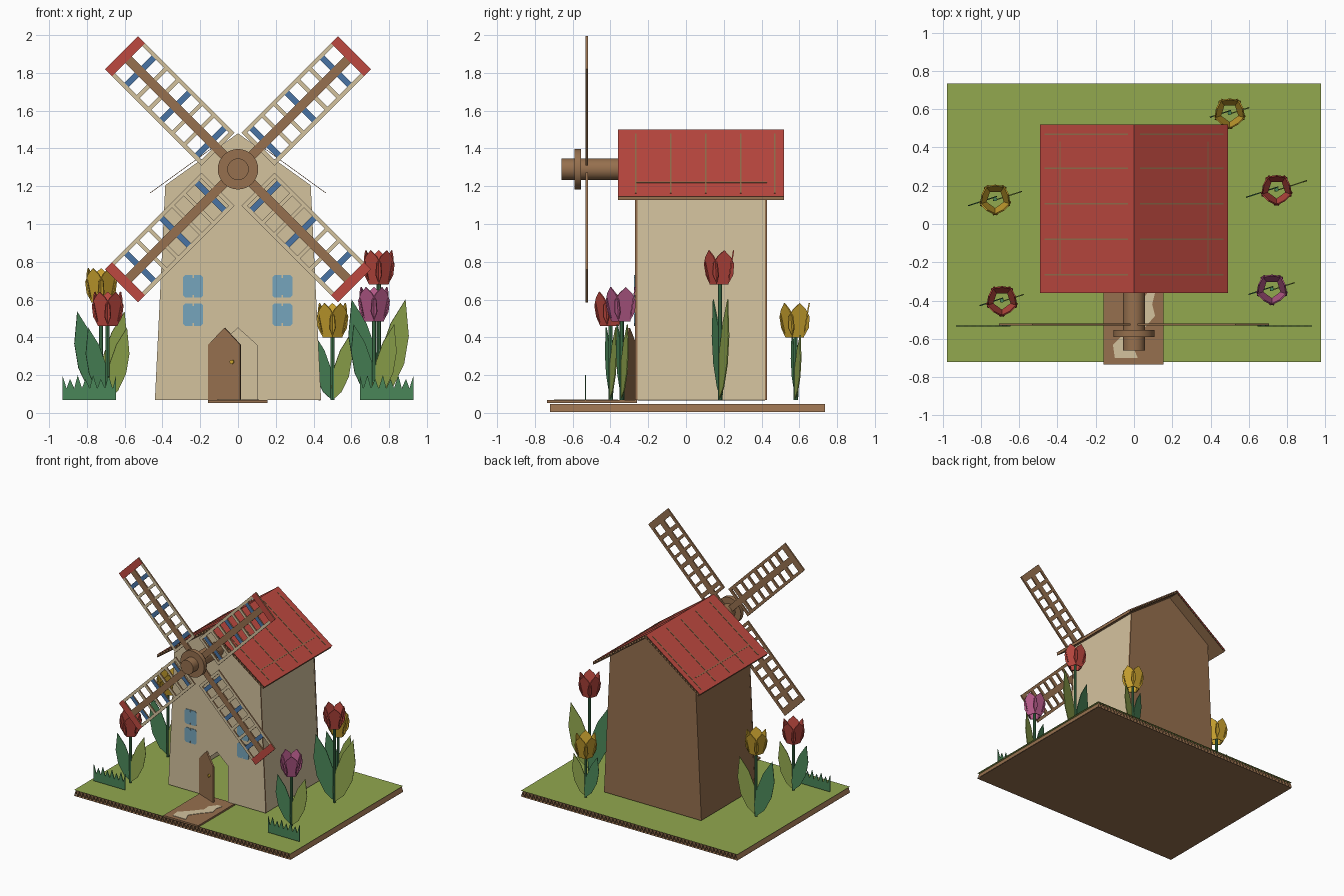
import bpy, bmesh, math
from mathutils import Vector, Matrix

if "Cube" in bpy.data.objects:
    bpy.data.objects.remove(bpy.data.objects["Cube"])


def material(name, rgb):
    m = bpy.data.materials.new(name)
    m.diffuse_color = [((c / 255 + 0.055) / 1.055) ** 2.4 for c in rgb] + [1]
    m.use_nodes = True
    m.node_tree.nodes["Principled BSDF"].inputs["Base Color"].default_value = m.diffuse_color
    return m


MATS = {n: material(n, c) for n, c in {
    "tan": (212, 194, 158), "brown": (150, 112, 78), "red": (190, 73, 64),
    "green": (146, 168, 78), "dark_green": (74, 134, 88), "blue": (72, 116, 165),
    "light_blue": (118, 165, 188), "yellow": (205, 165, 48), "pink": (185, 92, 140)}.items()}


def finish(bm, name, mats):
    me = bpy.data.meshes.new(name)
    bm.to_mesh(me)
    bm.free()
    for m in mats:
        me.materials.append(MATS[m])
    ob = bpy.data.objects.new(name, me)
    bpy.context.collection.objects.link(ob)
    return ob


def plates(name, shapes, origin, u, v, t=0.012, back="brown"):
    """Cut card shapes in the plane u, v: coloured face on the u x v side, back colour elsewhere."""
    u, v, o = Vector(u).normalized(), Vector(v).normalized(), Vector(origin)
    n = u.cross(v)
    mats = [back] + sorted({c for _, c in shapes} - {back})
    bm = bmesh.new()
    for pts, col in shapes:
        area = sum(a[0] * b[1] - b[0] * a[1] for a, b in zip(pts, pts[1:] + pts[:1]))
        pts = pts if area > 0 else pts[::-1]
        top = [bm.verts.new(o + u * a + v * b) for a, b in pts]
        low = [bm.verts.new(p.co - n * t) for p in top]
        bm.faces.new(top).material_index = mats.index(col)
        bm.faces.new(low[::-1])
        for i in range(len(top)):
            j = (i + 1) % len(top)
            bm.faces.new((top[j], top[i], low[i], low[j]))
    return finish(bm, name, mats)


def rect(x0, x1, y0, y1):
    return [(x0, y0), (x1, y0), (x1, y1), (x0, y1)]


def sheet(name, prof, y0, y1, mat):
    """Thin sheet: x,z profile swept along y."""
    bm = bmesh.new()
    a = [bm.verts.new((x, y0, z)) for x, z in prof]
    b = [bm.verts.new((x, y1, z)) for x, z in prof]
    for i in range(len(a) - 1):
        bm.faces.new((a[i], a[i + 1], b[i + 1], b[i]))
    return finish(bm, name, [mat])


def corrugated(name, p, q, drop, y0, y1, top, count):
    """Coloured top liner, fluted core and brown bottom liner between p and q."""
    p, q, d = Vector(p), Vector(q), Vector(drop)
    sheet(name + "_top", [p, q], y0, y1, top)
    sheet(name + "_bottom", [q + d, p + d], y0, y1, "brown")
    core = [p.lerp(q, i / count) + d * (0.04 if i % 2 else 0.96) for i in range(count + 1)]
    sheet(name + "_core", core, y0, y1, "brown")


def cylinder(name, r, p, q, mat, sides=32):
    p, q = Vector(p), Vector(q)
    bm = bmesh.new()
    rot = (q - p).to_track_quat('Z', 'Y').to_matrix().to_4x4()
    bmesh.ops.create_cone(bm, cap_ends=True, segments=sides, radius1=r, radius2=r,
                          depth=(q - p).length, matrix=Matrix.Translation((p + q) / 2) @ rot)
    ob = finish(bm, name, [mat])
    bpy.context.view_layer.objects.active = ob
    ob.select_set(True)
    bpy.ops.object.shade_smooth_by_angle(angle=math.radians(35))
    ob.select_set(False)
    return ob


X, Y, Z = (1, 0, 0), (0, 1, 0), (0, 0, 1)
G = 0.067  # foot level of the standing parts

# Ground board and path
corrugated("ground", (-0.978, 0.05), (0.978, 0.05), (0, -0.048), -0.72, 0.735, "green", 120)
plates("path", [(rect(-0.16, 0.155, -0.735, -0.26), "brown")], (0, 0, 0.067), X, Y, 0.014)
mid = [(0.09, -0.36), (0.06, -0.42), (0.07, -0.48), (0.0, -0.56), (-0.06, -0.63), (-0.04, -0.7)]
wid = [0.02, 0.035, 0.04, 0.04, 0.05, 0.06]
plates("path_stripe", [([(x - w, y) for (x, y), w in zip(mid, wid)] +
                        [(x + w, y) for (x, y), w in zip(mid, wid)][::-1], "tan")],
       (0, 0, 0.07), X, Y, 0.003, "tan")

# House walls: coloured side faces front or right, plain brown side faces the other way
gable = [(0.44, G), (0.385, 1.205), (0, 1.48), (-0.385, 1.205), (-0.44, G)]
arch = [(-0.1, G), (-0.1, 0.36), (0, 0.45), (0.1, 0.36), (0.1, G)]
plates("front_wall", [(gable + arch, "tan")], (0, -0.27, 0), X, Z)
plates("back_wall", [(gable, "tan")], (0, 0.418, 0), X, Z)
for s, name in ((1, "right_wall"), (-1, "left_wall")):
    plates(name, [(rect(-0.258, 0.418, 0, 1.14), "tan")],
           (0.438 if s > 0 else -0.427, 0, G), Y, (-0.055 * s, 0, 1.14))

# Door, half open, with planks and knob
du = Vector((0.175, -0.07, 0)).normalized()
door = [(0, G), (0.185, G), (0.185, 0.36), (0.095, 0.45), (0, 0.36)]
plates("door", [(door, "brown")], (-0.16, -0.272, 0), du, Z)
dn = du.cross(Vector(Z))
knob = Vector((-0.16, -0.272, 0.27)) + du * 0.14
cylinder("door_knob", 0.011, knob, knob + dn * 0.012, "yellow", 12)

# Windows: two panes high, two lights wide
panes = []
for cx in (-0.237, 0.235):
    for z in (0.46, 0.61):
        for s in (-1, 1):
            a, b = cx + s * 0.004, cx + s * 0.053
            panes.append(([(a, z), (b - s * 0.012, z), (b, z + 0.012), (b, z + 0.108),
                           (b - s * 0.012, z + 0.12), (a, z + 0.12)], "light_blue"))
        panes.append((rect(cx - 0.004, cx + 0.004, z + 0.015, z + 0.105), "light_blue"))
plates("windows", panes, (0, -0.274, 0), X, Z, 0.005, "light_blue")

# Roof: two fluted slopes with cut seams
L = math.hypot(0.49, 0.36)
for s, side in ((1, "right"), (-1, "left")):
    corrugated("roof_" + side, (0, 1.5), (0.49 * s, 1.145), (-0.012 * s, -0.018),
               -0.36, 0.52, "red", 40)
    seams = [(rect(s * y - 0.004, s * y + 0.004, 0.03, L - 0.04), "brown")
             for y in (-0.265, -0.08, 0.105, 0.29, 0.47)]
    seams.append((rect(*sorted((-0.27 * s, 0.43 * s)), 0.125, 0.132), "brown"))
    plates("roof_seams_" + side, seams, (0.4915 * s, 0, 1.147), (0, s, 0),
           (-0.49 * s, 0, 0.355), 0.003)

# Sails: spar, side rails, rungs with every third one blue, red tip
for k in range(4):
    a = math.radians(45 + 90 * k)
    parts = [(rect(0.05, 0.82, -0.024, 0.024), "brown"), (rect(0.82, 0.873, -0.124, 0.124), "red")]
    for s in (-1, 1):
        parts.append((rect(0.15, 0.82, s * 0.124, s * 0.102), "tan"))
        parts.append((rect(0.15, 0.172, s * 0.102, s * 0.024), "tan"))
        for i in range(7):
            r, blue = 0.205 + i * 0.088, i % 3 == 0
            w = 0.016 if blue else 0.011
            parts.append((rect(r - w, r + w, s * 0.102, s * 0.024), "blue" if blue else "tan"))
    plates("sail_%d" % (k + 1), parts, (0, -0.531, 1.29),
           (math.cos(a), 0, math.sin(a)), (-math.sin(a), 0, math.cos(a)))

# Sail axle and hub disc
cylinder("axle", 0.057, (0, -0.66, 1.29), (0, -0.265, 1.29), "brown")
cylinder("hub_disc", 0.107, (0, -0.59, 1.29), (0, -0.555, 1.29), "brown")

# Tulips: stem, two leaves, five flat petals
leaf = [(0, 0), (0.07, 0.06), (0.125, 0.17), (0.148, 0.3), (0.132, 0.47),
        (0.06, 0.36), (0.015, 0.24), (-0.01, 0.1)]
petal = [(-0.03, 0), (0.03, 0), (0.056, 0.05), (0.058, 0.11), (0.035, 0.15),
         (0, 0.183), (-0.035, 0.15), (-0.058, 0.11), (-0.056, 0.05)]
lean = math.radians(18)
lu = (math.cos(lean), math.sin(lean), 0)
tulips = [(0.50, 0.58, 0.58, "yellow"), (0.745, 0.18, 0.86, "red"), (0.72, -0.34, 0.665, "pink"),
          (-0.69, -0.40, 0.64, "red"), (-0.725, 0.13, 0.765, "yellow")]
for k, (x, y, top, col) in enumerate(tulips, 1):
    tag = "tulip_%d_" % k
    cylinder(tag + "stem", 0.011, (x, y, G), (x, y, top - 0.15), "dark_green", 8)
    f = (top - G) / 0.7
    for s, mat in ((-1, "dark_green"), (1, "green")):
        plates(tag + ("left_leaf" if s < 0 else "right_leaf"),
               [([(s * a * f, b * f) for a, b in leaf], mat)],
               (x, y - 0.008 * s, G), lu, Z, 0.006, mat)
    for i in range(5):
        a = math.radians(90 + 72 * i)
        c, d = math.cos(a), math.sin(a)
        plates(tag + "petal_%d" % (i + 1), [(petal, col)],
               (x + c * 0.045, y + d * 0.045, top - 0.18),
               (-d, c, 0), (c * 0.17, d * 0.17, 1), 0.007, col)

# Grass tufts at the front corners
for s, side in ((1, "right"), (-1, "left")):
    n = 7
    step = 0.285 / n
    blades = [(0.645, G), (0.93, G)]
    for i in range(n):
        e = 0.93 - i * step
        blades += [(e, 0.2 if i % 2 == 0 else 0.18), (e - step * 0.55, 0.13)]
    blades.append((0.645, 0.2))
    plates("grass_" + side, [([(s * a, b) for a, b in blades], "dark_green")],
           (0, -0.535, 0), X, Z, 0.006, "dark_green")
